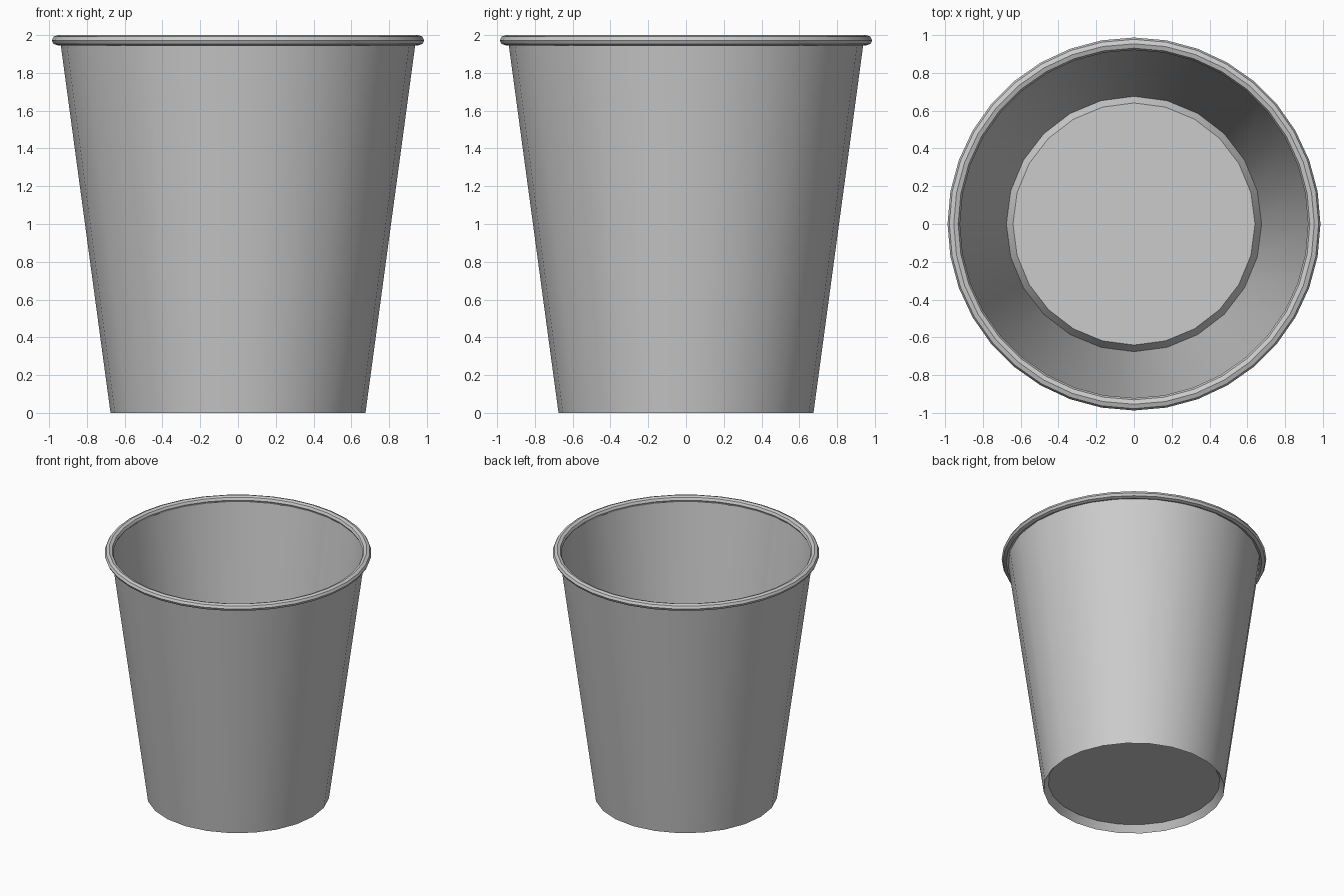
import bpy, bmesh
from math import sin, cos, pi, radians

if "Cube" in bpy.data.objects:
    bpy.data.objects.remove(bpy.data.objects["Cube"])


def lathe(name, profile, sides, closed=False, cap_first=False):
    """Revolve (radius, z) points about the z axis."""
    bm = bmesh.new()
    rings = [[bm.verts.new((r * cos(2 * pi * i / sides), r * sin(2 * pi * i / sides), z))
              for i in range(sides)] for r, z in profile]
    pairs = list(zip(rings, rings[1:]))
    if closed:
        pairs.append((rings[-1], rings[0]))
    for a, b in pairs:
        for i in range(sides):
            j = (i + 1) % sides
            bm.faces.new((a[i], a[j], b[j], b[i]))
    if cap_first:
        bm.faces.new(rings[0])
    bmesh.ops.recalc_face_normals(bm, faces=bm.faces)
    mesh = bpy.data.meshes.new(name)
    bm.to_mesh(mesh)
    bm.free()
    obj = bpy.data.objects.new(name, mesh)
    bpy.context.collection.objects.link(obj)
    bpy.ops.object.select_all(action='DESELECT')
    obj.select_set(True)
    bpy.context.view_layer.objects.active = obj
    bpy.ops.object.shade_smooth_by_angle(angle=radians(35))
    return obj


# Thin tapered wall, with its top tucked into the rolled rim
lathe("cup_wall", [(0.675, 0), (0.94, 1.96)], 24)

# Raised floor with a short flared skirt meeting the foot of the wall
lathe("cup_floor", [(0.64, 0.055), (0.675, 0)], 24, cap_first=True)

# Rolled lip
roll = [(0.953 + 0.033 * cos(2 * pi * k / 8), 1.9725 + 0.0275 * sin(2 * pi * k / 8))
        for k in range(8)]
rim = lathe("rolled_rim", roll, 36, closed=True)
rim.data.shade_smooth()
